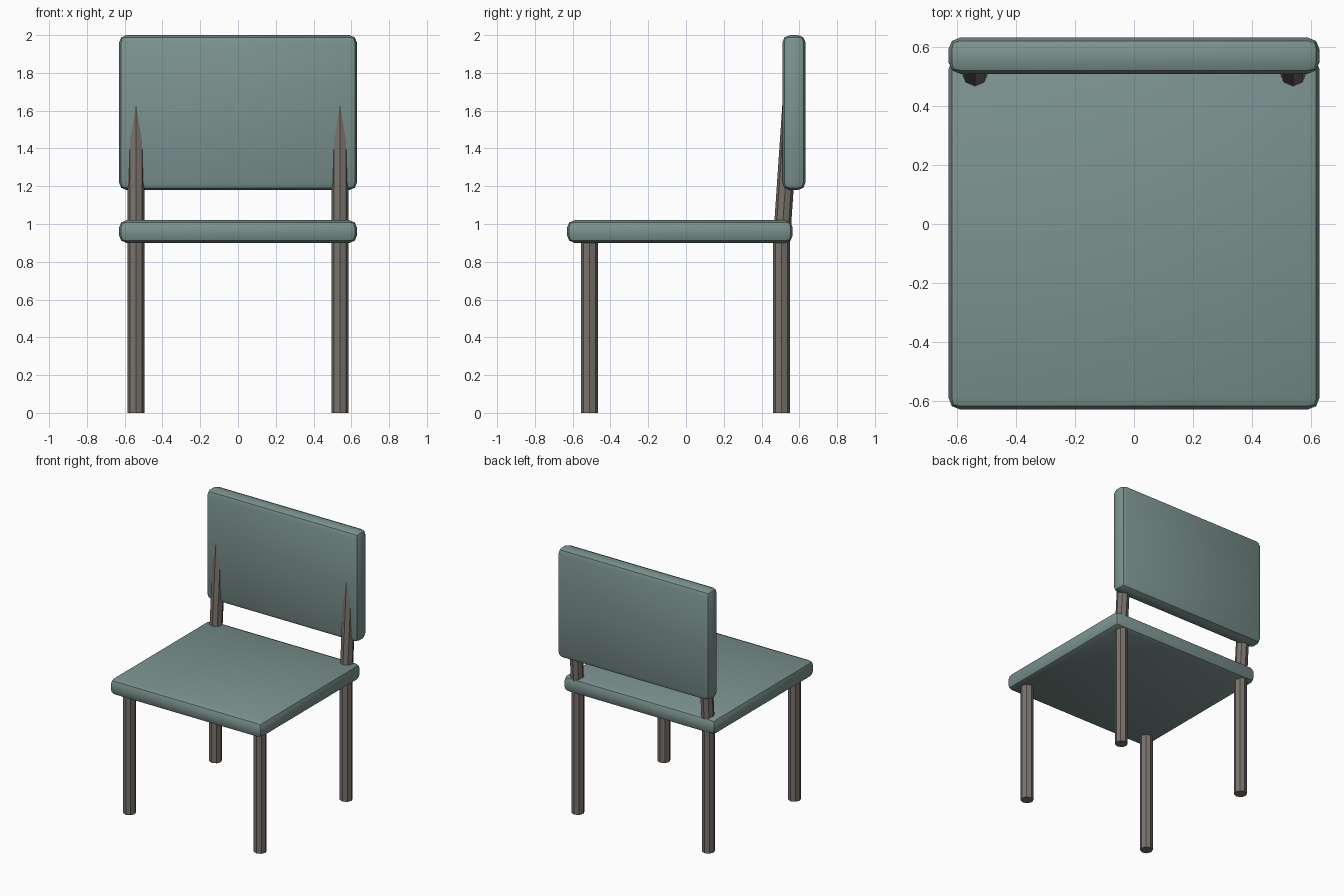
import bpy
from mathutils import Vector

if "Cube" in bpy.data.objects:
    bpy.data.objects.remove(bpy.data.objects["Cube"])


def material(name, color):
    m = bpy.data.materials.new(name)
    m.diffuse_color = (*color, 1)
    m.use_nodes = True
    m.node_tree.nodes["Principled BSDF"].inputs["Base Color"].default_value = m.diffuse_color
    return m


fabric = material("fabric", (0.20, 0.29, 0.275))
wood = material("wood", (0.19, 0.17, 0.15))


def cushion(name, lo, hi):
    """Box with rounded edges spanning two corners."""
    lo, hi = Vector(lo), Vector(hi)
    bpy.ops.mesh.primitive_cube_add(size=1, location=(lo + hi) / 2)
    o = bpy.context.object
    o.name = name
    o.scale = hi - lo
    bpy.ops.object.transform_apply(location=False, rotation=False, scale=True)
    b = o.modifiers.new("bevel", 'BEVEL')
    b.width = 0.04
    b.segments = 2
    bpy.ops.object.modifier_apply(modifier=b.name)
    bpy.ops.object.shade_smooth_by_angle(angle=0.6)
    o.data.materials.append(fabric)


def rod(name, start, end, radius=0.045):
    """Eight-sided rod between two points."""
    start, end = Vector(start), Vector(end)
    d = end - start
    bpy.ops.mesh.primitive_cylinder_add(vertices=8, radius=radius, depth=d.length,
                                        location=(start + end) / 2)
    o = bpy.context.object
    o.name = name
    # Tilt around x only, keeping a corner facing front
    o.rotation_euler = (Vector((d.z, d.y)).angle_signed(Vector((1, 0))) * -1, 0, 0)
    o.data.materials.append(wood)


# Cushions
cushion("seat", (-0.63, -0.63, 0.90), (0.63, 0.565, 1.02))
cushion("backrest", (-0.63, 0.51, 1.18), (0.63, 0.633, 2.0))

# Legs and the leaning posts that carry the backrest
for side, x in (("left", -0.54), ("right", 0.54)):
    rod(f"front_leg_{side}", (x, -0.51, 0), (x, -0.51, 0.95))
    rod(f"back_leg_{side}", (x, 0.506, 0), (x, 0.506, 0.96))
    z0, z1 = 0.94, 1.75
    rod(f"back_post_{side}", (x, 0.508, z0), (x, 0.508 + 0.068 * (z1 - z0), z1))
